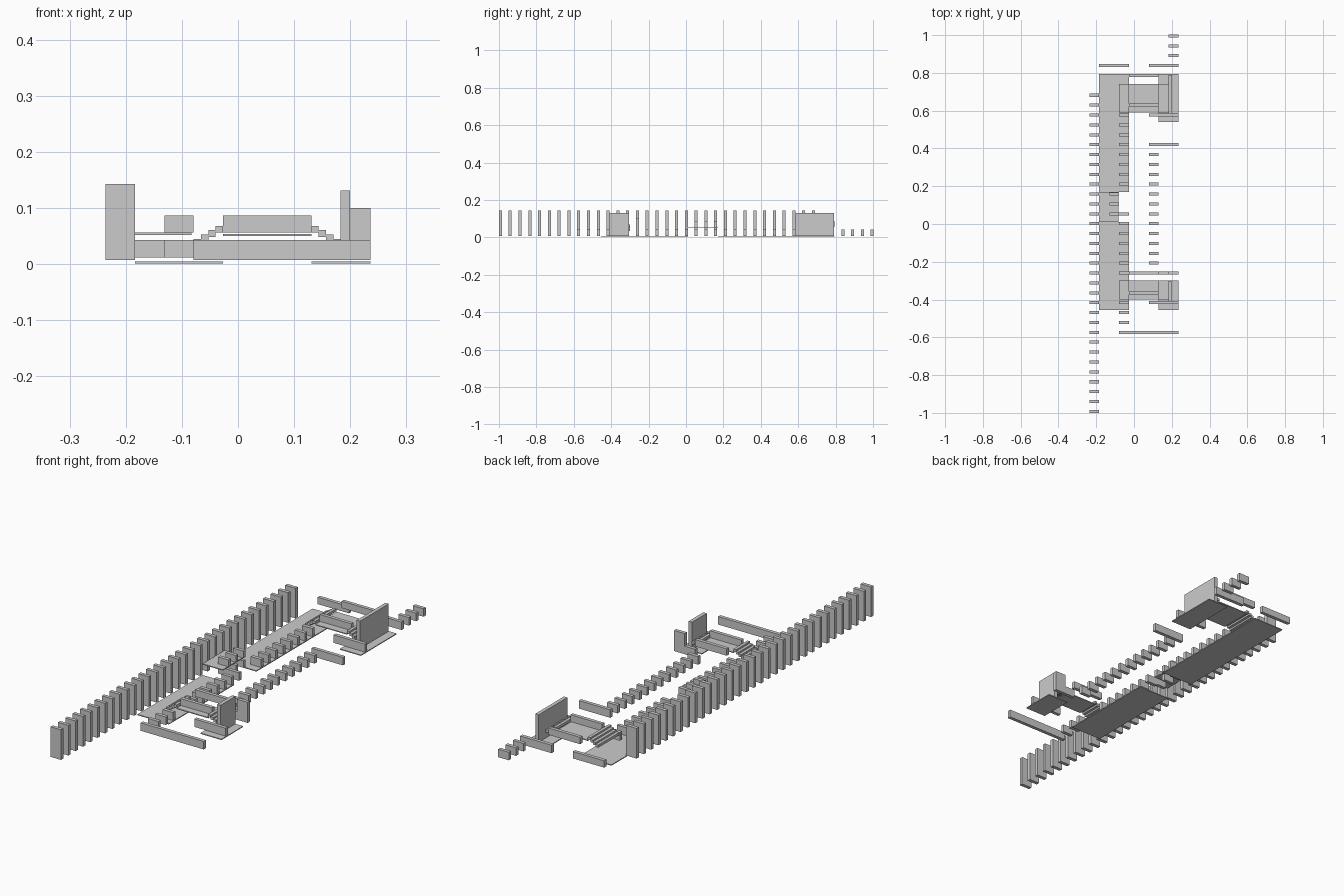
import bpy, bmesh

if "Cube" in bpy.data.objects:
    bpy.data.objects.remove(bpy.data.objects["Cube"])

P = 0.0523                       # grid pitch
def row(k): return -0.992 + P * k
XG = [-0.236, -0.184, -0.131, -0.079, -0.027, 0.026, 0.079, 0.131, 0.183, 0.236]
T = 0.008                        # half thickness of slats and bars
LOW, HIGH, TALL = (0.007, 0.043), (0.056, 0.087), (0.007, 0.143)

def boxes(name, items):
    """One object made of boxes (x0, x1, y0, y1, z0, z1)."""
    bm = bmesh.new()
    for x0, x1, y0, y1, z0, z1 in items:
        for v in bmesh.ops.create_cube(bm, size=1)['verts']:
            v.co.x = x1 if v.co.x > 0 else x0
            v.co.y = y1 if v.co.y > 0 else y0
            v.co.z = z1 if v.co.z > 0 else z0
    me = bpy.data.meshes.new(name)
    bm.to_mesh(me)
    bm.free()
    ob = bpy.data.objects.new(name, me)
    bpy.context.collection.objects.link(ob)

def slats(name, c0, c1, rows, z):
    boxes(name, [(XG[c0], XG[c1], row(k) - T, row(k) + T, *z) for k in rows])

# Rows of slats
slats("tall_fence", 0, 1, range(33), TALL)
slats("walkway_slats_back", 3, 4, range(23, 31), LOW)
slats("walkway_slats_middle", 3, 4, range(14, 21), LOW)
slats("walkway_slats_front", 3, 4, [9, 10, 11], LOW)
slats("bridge_slats_upper", 2, 3, [20, 21, 22], HIGH)
slats("bridge_slats_lower", 2, 3, [20, 21, 22], (0.012, 0.043))
slats("yard_slats", 6, 7, range(15, 27), LOW)
slats("rear_slats", 8, 9, [36, 37, 38], LOW)

# Long low bars across the layout
slats("front_bar", 3, 9, [8], LOW)
slats("rear_left_bar", 1, 4, [35], (0.012, 0.043))
slats("right_bars", 6, 9, [11, 27, 30, 35], LOW)
slats("side_bar", 7, 8, [14], LOW)
slats("side_panel", 8, 9, [14], (0.007, 0.1))

# Ground slabs and raised bridge slab
boxes("walkway_floor", [(XG[1], XG[4], -0.455, 0.01, 0.001, 0.005),
                        (XG[1], XG[4], 0.17, 0.795, 0.001, 0.005)])
boxes("bridge_floor", [(XG[1], -0.083, 0.01, 0.17, 0.052, 0.056)])
boxes("room_floors", [(XG[7], XG[9], -0.455, -0.30, 0.001, 0.005),
                      (XG[7], XG[9], 0.54, 0.795, 0.001, 0.005)])

# Two raised platforms, each with rails, stairs on both sides and a wall
for tag, y0, y1, rails, w0, w1 in (("front", -0.40, -0.30, [12, 14], -0.41, -0.305),
                                   ("back", 0.59, 0.74, [31, 34], 0.585, 0.79)):
    boxes(tag + "_platform", [(XG[4], XG[7], y0, y1, 0.050, 0.054)])
    slats(tag + "_rails", 4, 7, rails, HIGH)
    w = P / 4
    steps = []
    for i in range(4):
        z = 0.045 + 0.0077 * i
        xl, xr = XG[3] + w * i, XG[8] - w * i
        steps += [(xl, xl + w, y0, y1, z - 0.012, z), (xr - w, xr, y0, y1, z - 0.012, z)]
    boxes(tag + "_stairs", steps)
    boxes(tag + "_wall", [(XG[8], 0.2, w0, w1, 0.007, 0.131)])
